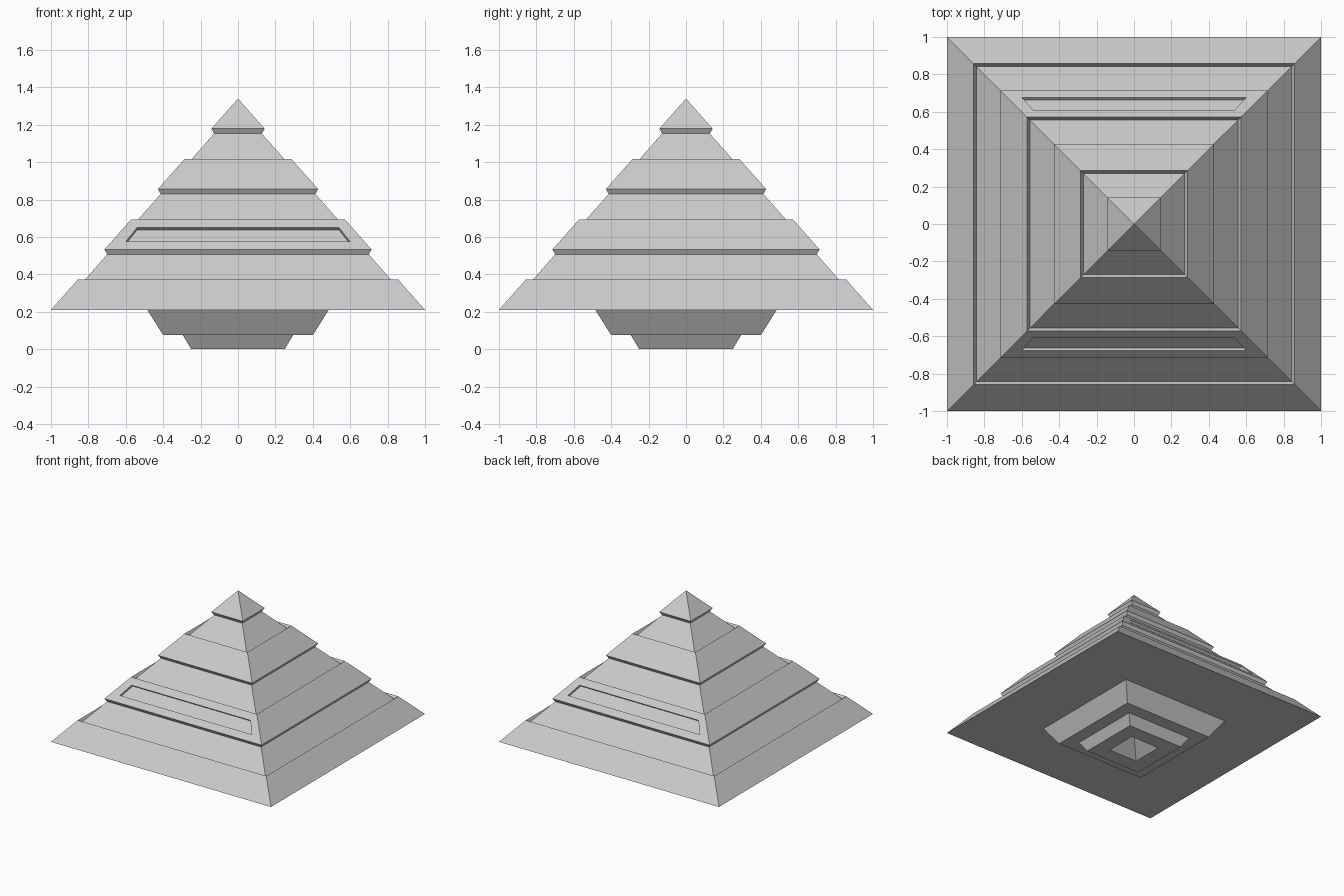
import bpy, bmesh
from mathutils import Vector

if "Cube" in bpy.data.objects:
    bpy.data.objects.remove(bpy.data.objects["Cube"], do_unlink=True)

stone = bpy.data.materials.new("light grey stone")
stone.use_nodes = True
GREY = (0.6, 0.6, 0.6, 1)
stone.diffuse_color = GREY
stone.node_tree.nodes["Principled BSDF"].inputs["Base Color"].default_value = GREY


def square_loft(name, profile):
    """Join square rings of (half width, height); zero width makes a point."""
    bm = bmesh.new()
    rings = []
    for r, z in profile:
        corners = [(1, 1), (-1, 1), (-1, -1), (1, -1)] if r else [(0, 0)]
        rings.append([bm.verts.new((x * r, y * r, z)) for x, y in corners])
    for a, b in zip(rings, rings[1:]):
        for i in range(4):
            j = (i + 1) % 4
            quad = [a[i % len(a)], a[j % len(a)], b[j % len(b)], b[i % len(b)]]
            bm.faces.new(list(dict.fromkeys(quad)))
    return finish(name, bm)


def finish(name, bm):
    bmesh.ops.recalc_face_normals(bm, faces=bm.faces)
    mesh = bpy.data.meshes.new(name)
    bm.to_mesh(mesh)
    bm.free()
    mesh.materials.append(stone)
    ob = bpy.data.objects.new(name, mesh)
    bpy.context.collection.objects.link(ob)
    return ob


# Whole closed outline: pitted foot, stepped underside, then sloping tiers
APEX, BASE, TIER = 1.34, 0.21, 0.323
slope = APEX - BASE
profile = [(0, 0.12), (0.13, 0), (0.25, 0), (0.295, 0.075), (0.4, 0.075), (0.485, BASE)]
for k in range(3):
    r, z = 1 - k * TIER / slope, BASE + k * TIER
    step = TIER / slope / 2
    profile += [(r, z), (r - step, z + TIER / 2),                    # proud course
                (r - step - 0.015, z + TIER / 2 - 0.026),            # sunk course
                (r - 2 * step - 0.015, z + TIER - 0.026)]
profile += [(1 - 3 * TIER / slope, BASE + 3 * TIER), (0, APEX)]
pyramid = square_loft("stepped_pyramid", profile)


# Long tapered recesses in the front and back slopes
def recess_cutter(name, side):
    bm = bmesh.new()
    normal = Vector((0, slope, 1)).normalized()
    layers = []
    for depth in (0.03, -0.02):
        layer = []
        for x, z in [(-0.6, 0.575), (0.6, 0.575), (0.54, 0.65), (-0.54, 0.65)]:
            p = Vector((x, (APEX - z) / slope, z)) + normal * depth
            layer.append(bm.verts.new((p.x, p.y * side, p.z)))
        layers.append(layer)
        bm.faces.new(layer)
    for i in range(4):
        j = (i + 1) % 4
        bm.faces.new([layers[0][i], layers[0][j], layers[1][j], layers[1][i]])
    return finish(name, bm)


for name, side in (("front_recess_cutter", -1), ("back_recess_cutter", 1)):
    cutter = recess_cutter(name, side)
    bpy.context.view_layer.objects.active = pyramid
    cut = pyramid.modifiers.new(name, "BOOLEAN")
    cut.operation, cut.solver, cut.object = "DIFFERENCE", "EXACT", cutter
    bpy.ops.object.modifier_apply(modifier=cut.name)
    bpy.data.objects.remove(cutter, do_unlink=True)
